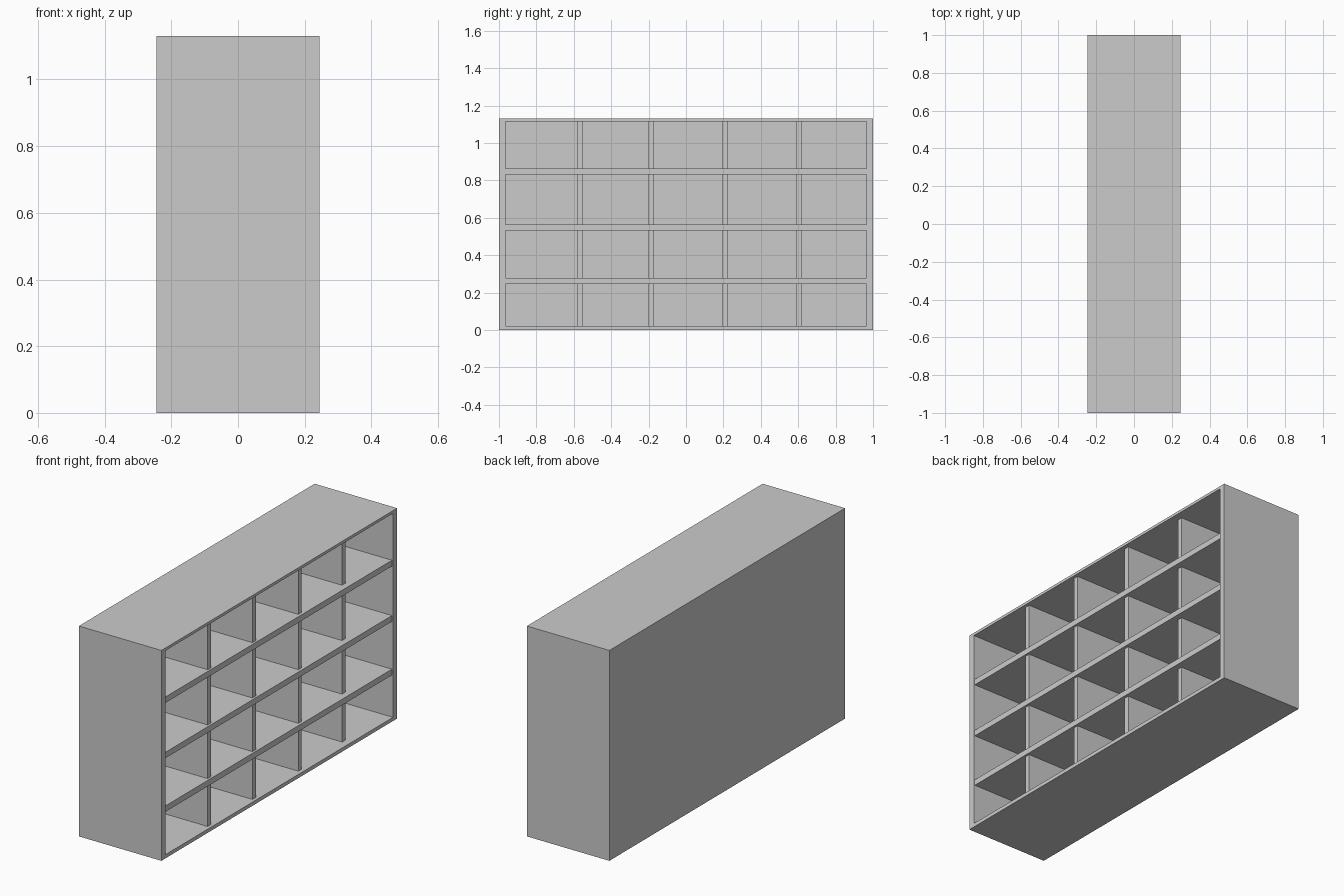
import bpy, bmesh
from mathutils import Vector

cube = bpy.data.objects.get("Cube")
if cube:
    bpy.data.objects.remove(cube)

# Overall size and opening of the cabinet (opens toward +x)
HALF_DEPTH, HALF_LEN, HEIGHT = 0.245, 1.0, 1.13
OPEN_Y, OPEN_LOW, OPEN_HIGH = 0.965, 0.02, 1.115
BACK = 0.025
SHELF_RECESS = 0.006
SHELVES = [(0.245, 0.277), (0.533, 0.565), (0.83, 0.862)]
# y start, y end, setback from the opening
DIVIDERS = [(-0.582, -0.552, 0.018), (-0.202, -0.172, 0.018),
            (0.193, 0.221, 0.022), (0.59, 0.618, 0.04)]

grey = bpy.data.materials.new("light grey")
grey.use_nodes = True
grey.diffuse_color = (0.6, 0.6, 0.6, 1)
grey.node_tree.nodes["Principled BSDF"].inputs["Base Color"].default_value = (0.6, 0.6, 0.6, 1)


def add_box(bm, low, high):
    low, high = Vector(low), Vector(high)
    verts = bmesh.ops.create_cube(bm, size=1)["verts"]
    for v in verts:
        v.co = (low + high) / 2 + v.co * (high - low)


def finish(bm, name):
    bmesh.ops.recalc_face_normals(bm, faces=bm.faces)
    mesh = bpy.data.meshes.new(name)
    bm.to_mesh(mesh)
    bm.free()
    mesh.materials.append(grey)
    obj = bpy.data.objects.new(name, mesh)
    bpy.context.collection.objects.link(obj)


# Cabinet shell: box with an inset opening pushed in to the back panel
bm = bmesh.new()
add_box(bm, (-HALF_DEPTH, -HALF_LEN, 0), (HALF_DEPTH, HALF_LEN, HEIGHT))
bm.normal_update()
face = max(bm.faces, key=lambda f: f.calc_center_median().x)
bmesh.ops.inset_region(bm, faces=[face], thickness=0.02)
for v in face.verts:
    v.co.y = OPEN_Y if v.co.y > 0 else -OPEN_Y
    v.co.z = OPEN_HIGH if v.co.z > HEIGHT / 2 else OPEN_LOW
pushed = bmesh.ops.extrude_discrete_faces(bm, faces=[face])["faces"][0]
for v in pushed.verts:
    v.co.x = -HALF_DEPTH + BACK
finish(bm, "cabinet_shell")

# Full length shelves
back_x = -HALF_DEPTH + BACK
for i, (z0, z1) in enumerate(SHELVES, 1):
    bm = bmesh.new()
    add_box(bm, (back_x, -OPEN_Y, z0), (HALF_DEPTH - SHELF_RECESS, OPEN_Y, z1))
    finish(bm, f"shelf_{i}")

# Upright dividers, one piece per tier between the shelves
floors = [OPEN_LOW] + [s[1] for s in SHELVES]
ceilings = [s[0] for s in SHELVES] + [OPEN_HIGH]
for i, (y0, y1, setback) in enumerate(DIVIDERS, 1):
    bm = bmesh.new()
    for z0, z1 in zip(floors, ceilings):
        add_box(bm, (back_x, y0, z0), (HALF_DEPTH - setback, y1, z1))
    finish(bm, f"divider_{i}")
